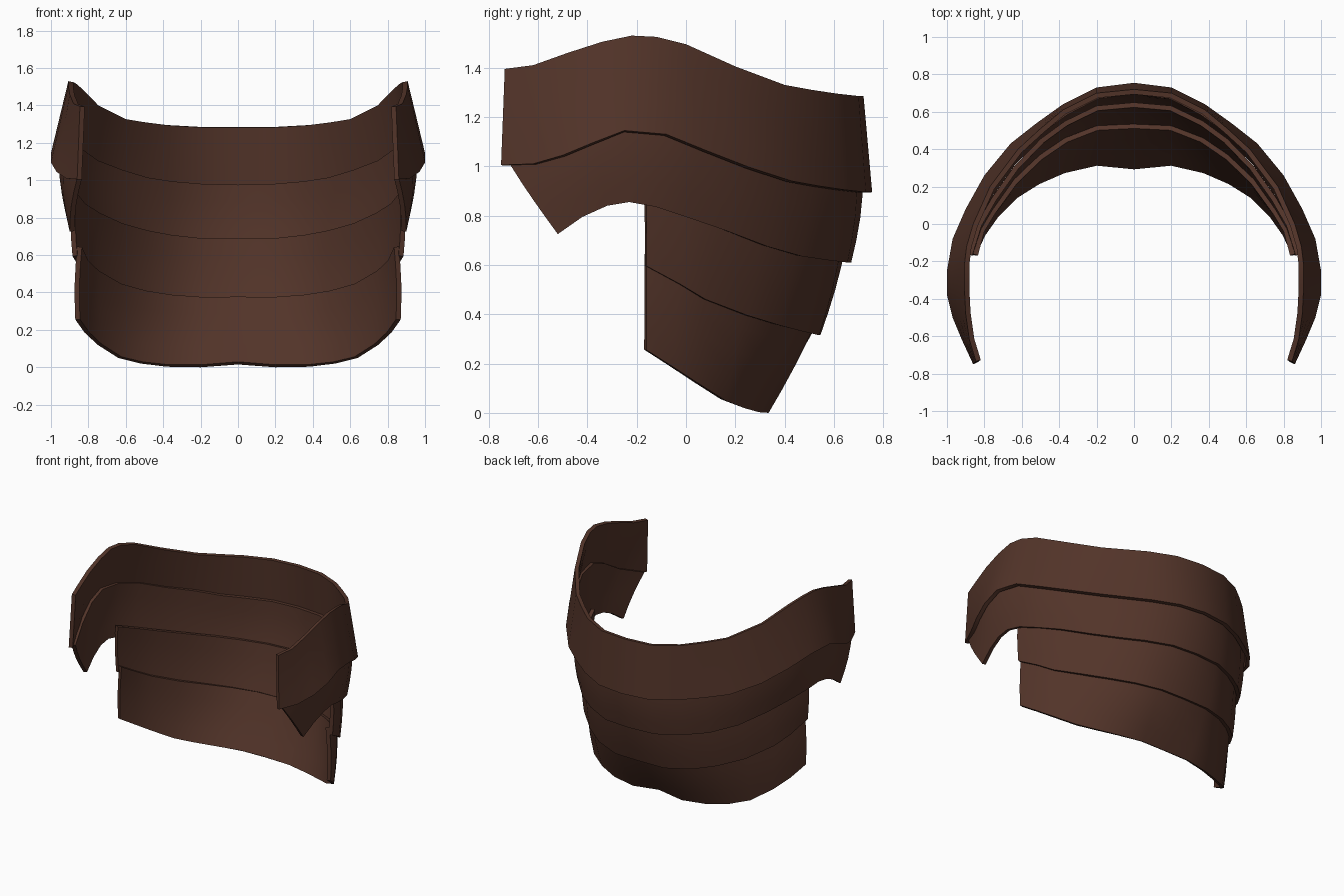
import bpy
import math
from mathutils import Vector

leather = bpy.data.materials.new("dark brown leather")
leather.diffuse_color = (0.085, 0.034, 0.022, 1)


def band(name, top, bottom, bulge=0.0, thick=0.027, rows=4):
    """Curved plate ruled between two half edges (centre back -> side end), mirrored in x."""
    def full(edge):
        pts = [Vector(p) for p in edge]
        return [Vector((-p.x, p.y, p.z)) for p in reversed(pts[1:])] + pts

    low, high = full(bottom), full(top)
    n = len(low)
    verts, faces = [], []
    for r in range(rows + 1):
        t = r / rows
        for a, b in zip(low, high):
            p = a.lerp(b, t)
            out = Vector((p.x, p.y + 0.25, 0)).normalized()
            verts.append(p + out * bulge * math.sin(math.pi * t))
    for r in range(rows):
        for i in range(n - 1):
            k = r * n + i
            faces.append((k, k + n, k + n + 1, k + 1))
    mesh = bpy.data.meshes.new(name)
    mesh.from_pydata(verts, [], faces)
    mesh.materials.append(leather)
    ob = bpy.data.objects.new(name, mesh)
    bpy.context.collection.objects.link(ob)
    for o in bpy.context.selected_objects:
        o.select_set(False)
    ob.select_set(True)
    bpy.context.view_layer.objects.active = ob
    # thickness grows inwards
    m = ob.modifiers.new("thickness", 'SOLIDIFY')
    m.thickness = thick
    m.offset = -1
    bpy.ops.object.modifier_apply(modifier=m.name)
    bpy.ops.object.shade_smooth_by_angle(angle=math.radians(35))


# top band, wrapping round to the front
band("top_band",
     [(0, .72, 1.29), (.2, .70, 1.29), (.38, .61, 1.30), (.50, .51, 1.315), (.62, .40, 1.335),
      (.77, .20, 1.41), (.86, 0, 1.50), (.895, -.12, 1.53), (.907, -.22, 1.535),
      (.907, -.34, 1.51), (.90, -.48, 1.465), (.88, -.62, 1.415), (.845, -.735, 1.40)],
     [(0, .755, .90), (.2, .73, .90), (.38, .64, .91), (.52, .54, .925), (.66, .43, .945),
      (.80, .26, 1.0), (.90, .08, 1.07), (.97, -.08, 1.135), (1, -.25, 1.15),
      (1, -.38, 1.10), (.97, -.50, 1.05), (.92, -.62, 1.015), (.86, -.75, 1.01)])

# second band with pointed front ends
band("second_band",
     [(0, .72, .98), (.2, .695, .985), (.37, .607, 1.0), (.50, .513, 1.02), (.635, .40, 1.06),
      (.77, .24, 1.11), (.87, .07, 1.18), (.933, -.08, 1.22), (.957, -.25, 1.23),
      (.957, -.38, 1.18), (.93, -.53, 1.09), (.86, -.715, 1.015)],
     [(0, .67, .615), (.2, .655, .615), (.38, .57, .625), (.52, .47, .64), (.66, .33, .68),
      (.78, .16, .745), (.86, 0, .80), (.91, -.12, .84), (.925, -.23, .86),
      (.925, -.32, .845), (.915, -.42, .80), (.90, -.52, .73)], bulge=0.012)

# third band, ending at the sides
band("third_band",
     [(0, .65, .69), (.2, .632, .69), (.37, .55, .71), (.50, .455, .735), (.64, .31, .775),
      (.76, .14, .83), (.84, 0, .88), (.89, -.16, .94)],
     [(0, .545, .32), (.2, .54, .32), (.38, .475, .335), (.52, .38, .36), (.66, .25, .40),
      (.78, .08, .465), (.84, -.02, .525), (.885, -.16, .60)], bulge=0.008)

# bottom band, tucked under the third
band("bottom_band",
     [(0, .535, .37), (.2, .525, .37), (.37, .46, .385), (.51, .365, .41), (.645, .235, .45),
      (.765, .07, .52), (.825, -.03, .575), (.86, -.16, .65)],
     [(0, .315, .02), (.2, .335, .005), (.38, .295, .008), (.52, .235, .025), (.64, .16, .055),
      (.75, .05, .125), (.82, -.05, .19), (.87, -.16, .26)], bulge=0.008)

# rest the lowest edge on the ground
obs = list(bpy.context.collection.objects)
low = min(v.co.z for o in obs for v in o.data.vertices)
for o in obs:
    for v in o.data.vertices:
        v.co.z -= low
